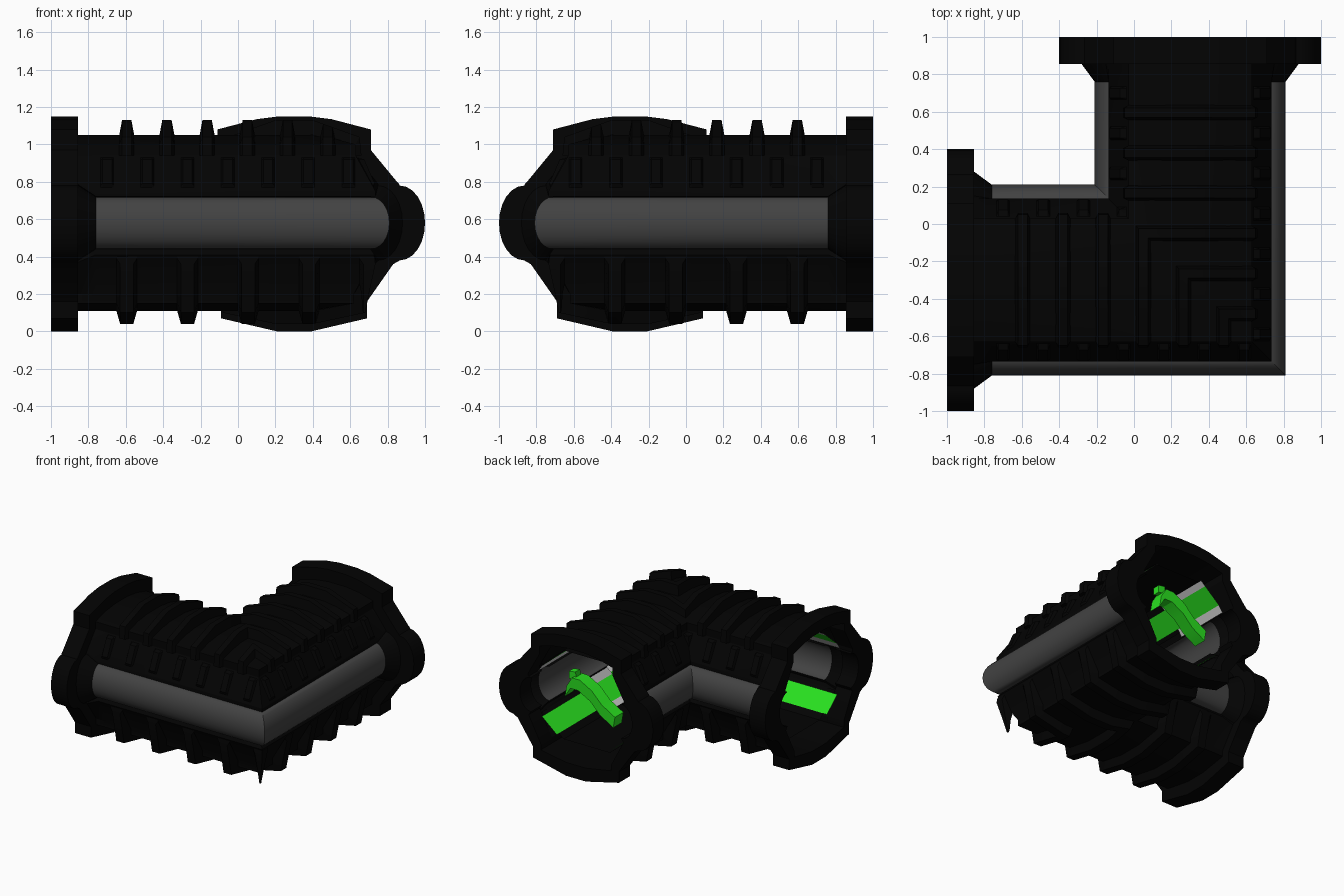
import bpy, bmesh, math
from mathutils import Vector

if "Cube" in bpy.data.objects:
    bpy.data.objects.remove(bpy.data.objects["Cube"], do_unlink=True)


def material(name, colour):
    m = bpy.data.materials.new(name)
    m.use_nodes = True
    m.diffuse_color = (*colour, 1)
    m.node_tree.nodes["Principled BSDF"].inputs["Base Color"].default_value = (*colour, 1)
    return m


BLACK = material("matte black", (0.001, 0.001, 0.001))
GREY = material("tube grey", (0.055, 0.055, 0.055))
GREEN = material("light green", (0.022, 0.74, 0.014))
WHITE = material("trim white", (0.6, 0.6, 0.6))

MID = 0.58       # height of the side tubes
AXIS = -0.3      # y of the first arm's centre line


def arc(u, depth, half, n=13):
    """Half ellipse bulging sideways, from top to bottom."""
    angles = [math.pi / 2 - math.pi * i / (n - 1) for i in range(n)]
    return [(u + depth * math.cos(a), MID + half * math.sin(a)) for a in angles]


def whole(half):
    """Mirror a half profile into a closed loop."""
    return half + [(-u, z) for u, z in reversed(half)]


def flip(path):
    return [(-u, z) for u, z in path]


def upside(path):
    return [(u, 2 * MID - z) for u, z in path]


def loft(name, runs, mats, closed=False, rule=None, arms=(True, True), cap=False):
    """Skin each run of (x, profile) sections, cut at the mitre, reflect to the other arm."""
    bm = bmesh.new()
    for sections in runs:
        rows = [[bm.verts.new((x, AXIS + u, z)) for u, z in prof] for x, prof in sections]
        n = len(rows[0])
        for a, b in zip(rows, rows[1:]):
            for i in range(n if closed else n - 1):
                j = (i + 1) % n
                bm.faces.new((a[i], a[j], b[j], b[i]))
        if cap:
            bm.faces.new(rows[0])
            bm.faces.new(rows[-1])
    bmesh.ops.remove_doubles(bm, verts=bm.verts, dist=0.0005)
    bmesh.ops.recalc_face_normals(bm, faces=bm.faces)
    bmesh.ops.bisect_plane(bm, geom=bm.verts[:] + bm.edges[:] + bm.faces[:],
                           plane_co=(0, 0, 0), plane_no=(1, 1, 0), clear_outer=True)
    if rule:
        for f in bm.faces:
            f.material_index = rule(f.calc_center_median())
    if arms[1]:
        source = bm.faces[:]
        copy = bmesh.ops.duplicate(bm, geom=bm.verts[:] + bm.edges[:] + source)["geom"]
        for v in copy:
            if isinstance(v, bmesh.types.BMVert):
                v.co = Vector((-v.co.y, -v.co.x, v.co.z))
        bmesh.ops.reverse_faces(bm, faces=[g for g in copy if isinstance(g, bmesh.types.BMFace)])
        if not arms[0]:
            bmesh.ops.delete(bm, geom=source, context="FACES")
        bmesh.ops.remove_doubles(bm, verts=bm.verts, dist=0.0005)
    mesh = bpy.data.meshes.new(name)
    bm.to_mesh(mesh)
    bm.free()
    for m in mats:
        mesh.materials.append(m)
    ob = bpy.data.objects.new(name, mesh)
    bpy.context.collection.objects.link(ob)
    bpy.ops.object.select_all(action="DESELECT")
    ob.select_set(True)
    bpy.context.view_layer.objects.active = ob
    bpy.ops.object.shade_smooth_by_angle(angle=math.radians(28))


def ribs(name, places, base, outer, foot, crest):
    """Tapered bands standing on the hull."""
    loft(name, [[(x - foot, base), (x - crest, outer), (x + crest, outer), (x + foot, base)]
                for x in places], [BLACK])


# Cross sections, right half from the top down
roof = [(.08, 1.05), (.2, 1.035), (.33, 1.0), (.33, .94)]
keel = [(.32, .2), (.32, .15), (.09, .11)]
body = whole(roof + [(.435, .75), (.435, .722)] + arc(.41, .1, .14) + [(.43, .41)] + keel)
collar = whole(roof + [(.44, .8), (.45, .785)] + arc(.45, .13, .2) + [(.44, .37)] + keel)
flange = whole([(.08, 1.15), (.2, 1.135), (.41, 1.08), (.41, .97), (.55, .8), (.56, .79)]
               + arc(.565, .135, .2) + [(.53, .36), (.39, .16), (.39, .07), (.09, 0)])


def tube_rule(c):
    along, side = c.x, abs(c.y - AXIS)
    return int(along > -.76 and side > .41 and abs(c.z - MID) < .139)


# Hull with side tubes, and the flanges at the openings
loft("corridor_hull", [[(-.855, collar), (-.76, body), (1, body)]], [BLACK, GREY],
     closed=True, rule=tube_rule)
loft("end_flanges", [[(-.855, body), (-.855, flange), (-1, flange), (-1, body), (-.855, body)]],
     [BLACK], closed=True)

# Roof ribs
rib_base = [(.33, .94), (.33, .94), (.33, 1.0), (.1, 1.05)]
rib_top = [(.33, .94), (.36, .94), (.35, 1.04), (.1, 1.13)]
ribs("roof_ribs", [-.595 + .215 * i for i in range(6)],
     rib_base + flip(rib_base)[::-1], rib_top + flip(rib_top)[::-1], .04, .025)

# Belly ribs
belly_base = [(.43, .4), (.43, .39), (.32, .2), (.32, .15), (.1, .11)]
belly_top = [(.43, .4), (.435, .36), (.4, .2), (.38, .1), (.1, .04)]
ribs("belly_ribs", [-.595 + .325 * i for i in range(5)],
     belly_base + flip(belly_base)[::-1], belly_top + flip(belly_top)[::-1], .055, .035)

# Small brackets on the shoulders between the roof ribs
bracket_base = [(.425, .77), (.42, .78), (.345, .92), (.34, .93)]
bracket_top = [(.425, .77), (.432, .79), (.375, .92), (.34, .93)]
places = [-.7 + .215 * i for i in range(7)]
ribs("left_brackets", places, bracket_base, bracket_top, .035, .025)
ribs("right_brackets", places, flip(bracket_base), flip(bracket_top), .035, .025)

# Interior floor and ceiling
lining = [(.41, .385), (.21, .215)]
lining += flip(lining)[::-1]
loft("floor_lining", [[(-.86, lining), (1, lining)]], [BLACK])
loft("ceiling_lining", [[(-.86, upside(lining)), (1, upside(lining))]], [BLACK])


# Light strips on the four inner slopes, with pale trims on part of their length
def both_sides(path, start, end):
    return [[(start, p), (end, p)] for p in (path, flip(path))]


strip = [(.38, .372), (.245, .257)]
trims = [[(.415, .425), (.38, .372)], [(.245, .257), (.205, .223)]]
loft("light_strips", both_sides(strip, -.9, 1) + both_sides(upside(strip), -.9, 1), [GREEN])
for trim, place in zip(trims, ("outer", "inner")):
    loft(place + "_strip_trims",
         both_sides(trim, -.34, 1) + both_sides(upside(trim), -.9, -.42), [WHITE])

# Curved bar hanging in the rear opening, with a knob at its upper end
upper = [(-.17, .67), (-.12, .75), (-.05, .75), (.06, .69), (.15, .6), (.27, .53)]
lower = [(u - .015, z - .09) for u, z in upper]
loft("hanging_bar", [[(-.88, upper + lower[::-1]), (-.77, upper + lower[::-1])]], [GREEN],
     closed=True, arms=(False, True), cap=True)
knob = [(-.17, .72), (-.17, .78), (-.11, .79), (-.1, .73)]
loft("bar_knob", [[(-.85, knob), (-.79, knob)]], [GREEN],
     closed=True, arms=(False, True), cap=True)
